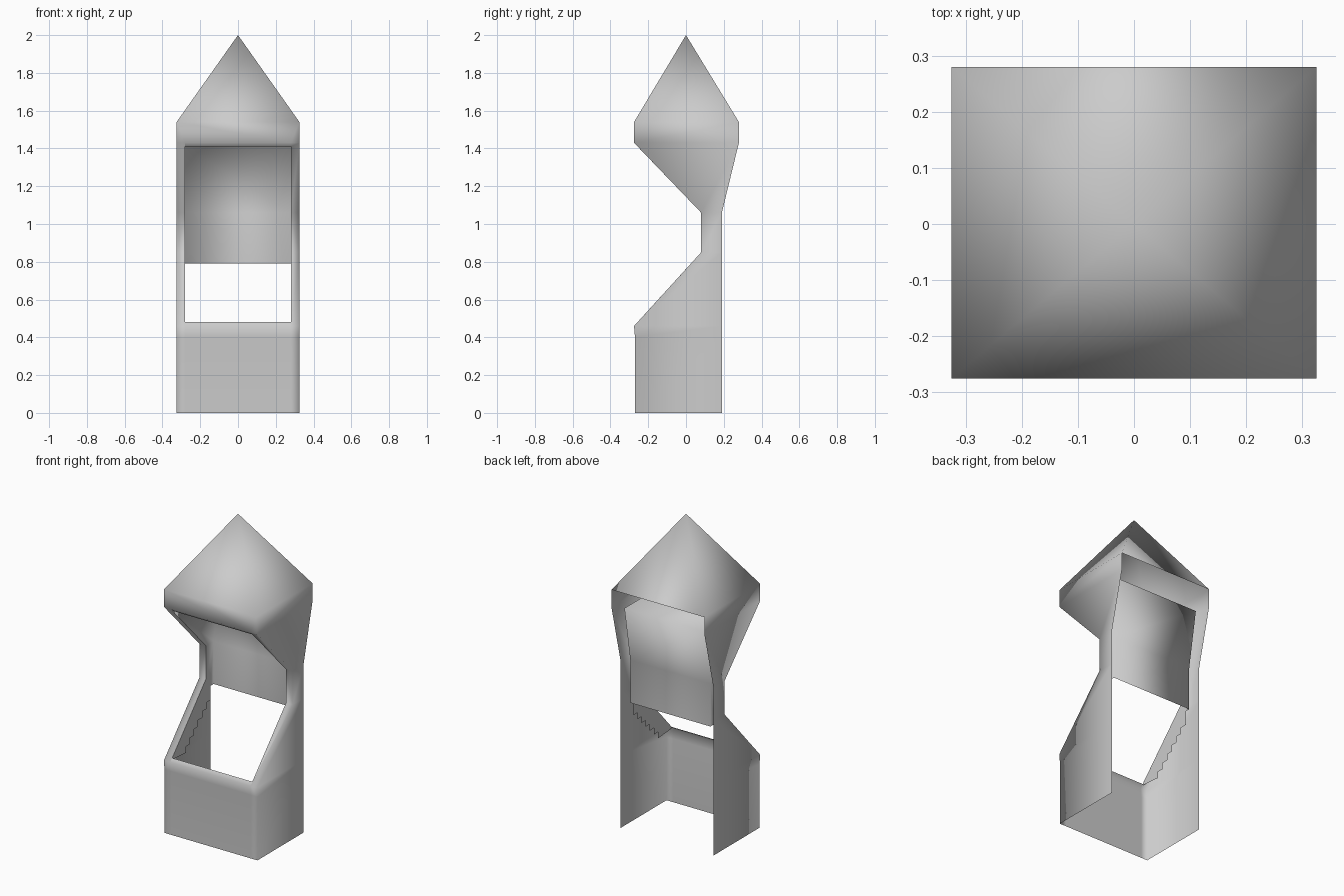
import bpy
import bmesh

cube = bpy.data.objects.get("Cube")
if cube:
    bpy.data.objects.remove(cube, do_unlink=True)

grey = bpy.data.materials.new("plain_grey")
grey.use_nodes = True
colour = (0.6, 0.6, 0.6, 1)
grey.diffuse_color = colour
grey.node_tree.nodes["Principled BSDF"].inputs["Base Color"].default_value = colour

W, I = 0.325, 0.28          # half widths: outer shell and inner opening


def build(name, polygons):
    """Weld a list of polygons into one smooth sheet object."""
    bm = bmesh.new()
    for points in polygons:
        bm.faces.new([bm.verts.new(p) for p in points])
    bmesh.ops.remove_doubles(bm, verts=bm.verts, dist=0.0005)
    bmesh.ops.recalc_face_normals(bm, faces=bm.faces)
    for f in bm.faces:
        f.smooth = True
    mesh = bpy.data.meshes.new(name)
    bm.to_mesh(mesh)
    bm.free()
    mesh.materials.append(grey)
    obj = bpy.data.objects.new(name, mesh)
    bpy.context.collection.objects.link(obj)
    return obj


def at(x, profile):
    return [(x, y, z) for y, z in profile]


def strip(x0, x1, profile):
    """Quads that sweep a (y, z) profile from x0 to x1."""
    a, b = at(x0, profile), at(x1, profile)
    return [(a[i], b[i], b[i + 1], a[i + 1]) for i in range(len(a) - 1)]


# Front and back outlines of the side panels, from the ground to the eaves
front = [(-0.27, 0), (-0.27, 0.40), (-0.275, 0.46), (0.08, 0.85),
         (0.08, 1.06), (-0.275, 1.43), (-0.275, 1.54)]
back = [(0.19, 0), (0.19, 0.40), (0.19, 0.46), (0.19, 0.85),
        (0.19, 1.06), (0.28, 1.43), (0.28, 1.54)]
lip_low, lip_high = (-0.257, 0.48), (-0.256, 1.41)

shell = []
for s in (-1, 1):
    # side panel
    f, b = at(s * W, front), at(s * W, back)
    shell += [(f[i], b[i], b[i + 1], f[i + 1]) for i in range(len(f) - 1)]
    # front edge strip and opening rim
    rim = front[:3] + [lip_low] + front[3:5] + [lip_high, front[5]]
    inner = at(s * I, rim)
    shell += strip(s * W, s * I, front[:3])
    shell += [(f[2], inner[2], inner[3], inner[4], f[3]),
              (f[3], inner[4], inner[5], f[4]),
              (f[4], inner[5], inner[6], inner[7], f[5])]

# Front panel, lips above and below the opening, and the brow
shell += strip(-I, I, front[:3] + [lip_low])
shell += strip(-I, I, [lip_high, front[5]])
shell.append([(x, *front[5]) for x in (-W, -I, I, W)]
             + [(x, *front[6]) for x in (W, -W)])

# Pyramid roof
eaves = [(-W, *front[6]), (W, *front[6]), (W, *back[6]), (-W, *back[6])]
shell += [(eaves[i], eaves[(i + 1) % 4], (0, 0, 2)) for i in range(4)]
build("cabinet_shell", shell)

# Recess: ceiling, bent rear panel and side walls with a stepped lower edge
rear = [(0.215, 1.41), (0.156, 1.06), (0.156, 0.79)]
recess = strip(-I, I, [lip_high] + rear)
steps = [(0.126, 0.79)]
for i in range(6):
    y, z = 0.126 - 0.041 * i, 0.70 - 0.04 * i
    steps += [(y, z), (y - 0.041, z)]
steps += [(-0.12, 0.46), (-0.25, 0.47)]
for s in (-1, 1):
    recess.append(at(s * I, [lip_high, rear[0], rear[1], front[4]]))
    recess.append(at(s * I, [front[4], rear[1], rear[2]] + steps
                     + [lip_low, front[3]]))
build("recess_lining", recess)
